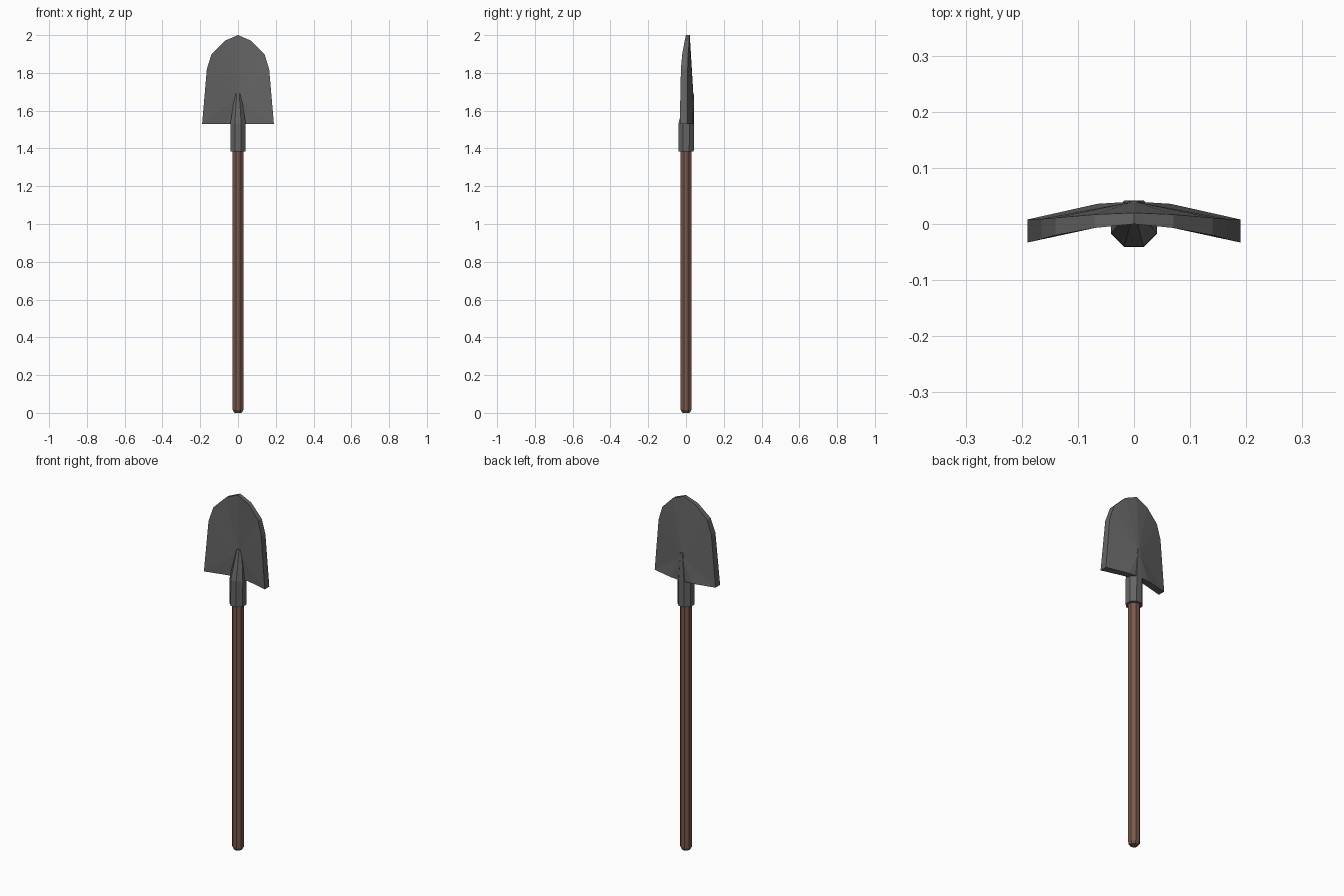
import bpy, bmesh, math

if "Cube" in bpy.data.objects:
    bpy.data.objects.remove(bpy.data.objects["Cube"])

def loft(name, rings, mat=None):
    """Closed octagonal loft; each ring is (z, half width, y centre, half depth)."""
    bm = bmesh.new()
    k = 1 / math.cos(math.pi / 8)
    loops = []
    for z, rx, cy, ry in rings:
        loops.append([bm.verts.new((rx * k * math.cos(math.pi / 8 + i * math.pi / 4),
                                    cy + ry * k * math.sin(math.pi / 8 + i * math.pi / 4), z))
                      for i in range(8)])
    for a, b in zip(loops, loops[1:]):
        for i in range(8):
            j = (i + 1) % 8
            bm.faces.new((a[i], a[j], b[j], b[i]))
    bm.faces.new(loops[0][::-1])
    bm.faces.new(loops[-1])
    return finish(name, bm, mat)

def finish(name, bm, mat=None):
    bmesh.ops.recalc_face_normals(bm, faces=bm.faces)
    me = bpy.data.meshes.new(name)
    bm.to_mesh(me)
    bm.free()
    ob = bpy.data.objects.new(name, me)
    bpy.context.collection.objects.link(ob)
    if mat:
        me.materials.append(mat)
    return ob

def material(name, colour):
    m = bpy.data.materials.new(name)
    m.diffuse_color = colour
    m.use_nodes = True
    m.node_tree.nodes["Principled BSDF"].inputs["Base Color"].default_value = m.diffuse_color
    return m

wood = material("wood", (0.19, 0.10, 0.07, 1))
steel = material("dark_steel", (0.13, 0.13, 0.13, 1))

# Wooden shaft with a chamfered end
loft("handle", [(0, 0.019, 0, 0.019), (0.015, 0.028, 0, 0.028), (1.45, 0.028, 0, 0.028)], wood)

# Socket tapering into a spike over the blade
loft("socket", [(1.385, 0.041, 0, 0.041), (1.53, 0.041, 0.001, 0.041),
                (1.69, 0.016, 0.020, 0.021)], steel)

# Blade: right half rim as (x, z, front y, back y), mirrored about the centre ridge
rim = [(0.065, 1.53, -0.001, 0.036), (0.19, 1.53, -0.033, 0.008),
       (0.165, 1.82, -0.027, 0.009), (0.14, 1.90, -0.020, 0.011),
       (0.07, 1.97, -0.007, 0.017)]
ridge = [(0, 1.53, 0.008, 0.040), (0, 1.67, 0.008, 0.040), (0, 2.0, 0.0, 0.020)]
bm = bmesh.new()

def pair(p, s=1):
    return [bm.verts.new((s * p[0], y, p[1])) for y in p[2:]]

base, mid, tip = [pair(p) for p in ridge]
for s in (1, -1):
    edge = [base] + [pair(p, s) for p in rim] + [tip]
    for a, b in zip(edge, edge[1:]):
        bm.faces.new((a[0], b[0], b[1], a[1]))
        for side in (0, 1):
            bm.faces.new((mid[side], a[side], b[side]))
finish("blade", bm, steel)
